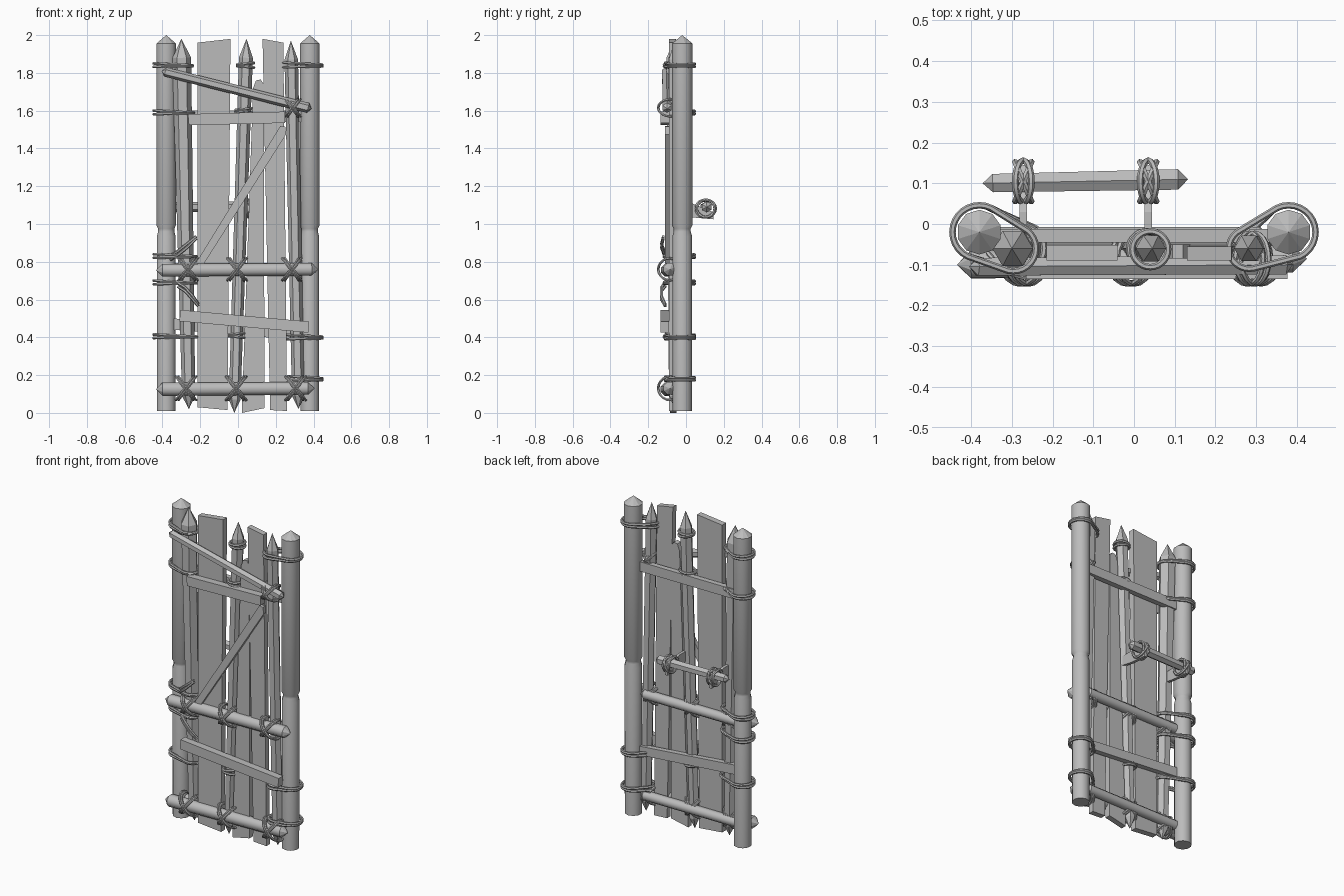
import bpy, math
from mathutils import Vector as V

if "Cube" in bpy.data.objects:
    bpy.data.objects.remove(bpy.data.objects["Cube"])

grey = bpy.data.materials.new("weathered_grey")
grey.diffuse_color = (0.5, 0.5, 0.5, 1)
grey.use_nodes = True
grey.node_tree.nodes["Principled BSDF"].inputs["Base Color"].default_value = grey.diffuse_color


def make(name, verts, faces, smooth=True):
    me = bpy.data.meshes.new(name)
    me.from_pydata([tuple(v) for v in verts], [], faces)
    me.validate()
    me.materials.append(grey)
    if smooth:
        me.shade_smooth()
        me.set_sharp_from_angle(angle=math.radians(50))
        for p in me.polygons:          # carved tips and end caps stay flat
            p.use_smooth = len(p.vertices) == 4
    ob = bpy.data.objects.new(name, me)
    bpy.context.collection.objects.link(ob)
    return ob


def lathe(name, p0, p1, profile, sides=8):
    """Round wood from p0 to p1; profile = (distance, radius), radius 0 = tip."""
    p0, p1 = V(p0), V(p1)
    d = (p1 - p0).normalized()
    q = d.to_track_quat('Z', 'Y')
    verts, rings, faces = [], [], []
    for t, r in profile:
        n = 1 if r == 0 else sides
        rings.append(list(range(len(verts), len(verts) + n)))
        for i in range(n):
            a = 2 * math.pi * (i + 0.5) / sides
            verts.append(p0 + d * t + q @ V((r * math.cos(a), r * math.sin(a), 0)))
    for a, b in zip(rings, rings[1:]):
        for i in range(sides):
            j = (i + 1) % sides
            if len(a) == 1:
                faces.append((a[0], b[j], b[i]))
            elif len(b) == 1:
                faces.append((a[i], a[j], b[0]))
            else:
                faces.append((a[i], a[j], b[j], b[i]))
    if len(rings[0]) > 1:
        faces.append(rings[0][::-1])
    if len(rings[-1]) > 1:
        faces.append(rings[-1])
    return make(name, verts, faces)


def pole(name, p0, p1, r0, r1, tip0, tip1, sides=8):
    length = (V(p1) - V(p0)).length
    return lathe(name, p0, p1, [(0, 0), (tip0, r0), (length - tip1, r1), (length, 0)], sides)


def board(name, outline, y0, y1):
    """Board from four (x, z) corners, counter-clockwise seen from the front."""
    n = len(outline)
    verts = [(x, y, z) for y in (y0, y1) for x, z in outline]
    faces = [tuple(range(n)), tuple(range(2 * n - 1, n - 1, -1))]
    faces += [(i, i + n, (i + 1) % n + n, (i + 1) % n) for i in range(n)]
    return make(name, verts, faces, False)


def rope(name, pts, normal, r=0.008, closed=True, sides=6):
    pts, normal, n = [V(p) for p in pts], V(normal).normalized(), len(pts)
    verts, faces = [], []
    for i, p in enumerate(pts):
        a = pts[i - 1] if closed or i else p
        b = pts[(i + 1) % n] if closed or i < n - 1 else p
        side = (b - a).cross(normal).normalized()
        for k in range(sides):
            w = 2 * math.pi * k / sides
            verts.append(p + side * (r * math.cos(w)) + normal * (r * math.sin(w)))
    for i in range(n if closed else n - 1):
        for k in range(sides):
            l, j = (k + 1) % sides, (i + 1) % n
            faces.append((i * sides + k, i * sides + l, j * sides + l, j * sides + k))
    if not closed:
        faces += [tuple(range(sides))[::-1], tuple(range((n - 1) * sides, n * sides))]
    return make(name, verts, faces)


def oval(name, c, u, v, r=0.008):
    c, u, v = V(c), V(u), V(v)
    pts = [c + u * math.cos(a * math.pi / 10) + v * math.sin(a * math.pi / 10) for a in range(20)]
    return rope(name, pts, u.cross(v), r)


def hull_rope(name, circles, z, tilt=0.0):
    """Rope stretched round several upright poles (x, y, radius)."""
    pts = []
    for i in range(28):
        a = 2 * math.pi * i / 28
        n = V((math.cos(a), math.sin(a)))
        x, y, r = max(circles, key=lambda c: c[0] * n.x + c[1] * n.y + c[2])
        px, py = x + r * n.x, y + r * n.y
        pts.append((px, py, z + tilt * (px - circles[0][0])))
    return rope(name, pts, (0, 0, 1))


# Side posts with a carved notch
for s, side in ((-1, "left"), (1, "right")):
    lathe(side + "_post", (s * 0.38, -0.02, 0.01), (s * 0.38, -0.02, 2),
          [(0, 0.051), (0.925, 0.052), (0.95, 0.045), (0.965, 0.045), (0.985, 0.055),
           (1.945, 0.055), (1.99, 0)], 10)

# Pointed stakes
stakes = {"left": ((-0.26, 0.02), (-0.30, 1.98), 0.035, 0.05),
          "middle": ((-0.02, 0.0), (0.045, 1.98), 0.031, 0.037),
          "right": ((0.32, 0.02), (0.28, 1.97), 0.033, 0.036)}
for k, (a, b, r0, r1) in stakes.items():
    pole(k + "_stake", (a[0], -0.06, a[1]), (b[0], -0.06, b[1]), r0, r1, 0.07, 0.1, 6)


def stake_x(k, z):
    a, b = stakes[k][:2]
    return a[0] + (b[0] - a[0]) * z / 2


# Upright planks
board("wide_plank", [(-0.215, 0.03), (-0.055, 0.015), (-0.04, 1.98), (-0.215, 1.96)], -0.09, -0.052)
board("narrow_plank", [(0.17, 0.015), (0.26, 0.01), (0.24, 1.96), (0.13, 1.98)], -0.09, -0.055)
board("short_plank", [(0.02, 0.0), (0.14, 0.025), (0.137, 1.74), (0.12, 1.765), (0.095, 1.76),
                      (0.08, 1.72)], -0.085, -0.05)

# Front logs
pole("middle_log", (-0.435, -0.10, 0.755), (0.425, -0.085, 0.76), 0.036, 0.036, 0.035, 0.035)
pole("bottom_log", (-0.435, -0.10, 0.125), (0.405, -0.085, 0.13), 0.038, 0.036, 0.035, 0.035)
pole("slanted_log", (-0.405, -0.105, 1.81), (0.39, -0.10, 1.61), 0.025, 0.027, 0.02, 0.02, 6)

# Front battens and diagonal brace
board("upper_batten", [(-0.26, 1.523), (0.25, 1.535), (0.25, 1.595), (-0.265, 1.582)], -0.135, -0.09)
board("lower_batten", [(-0.31, 0.485), (0.372, 0.425), (0.377, 0.483), (-0.305, 0.545)], -0.135, -0.09)
board("diagonal_brace", [(-0.225, 0.79), (-0.18, 0.79), (0.255, 1.475), (0.25, 1.515), (0.225, 1.52)],
      -0.11, -0.085)

# Back battens and logs
board("back_upper_batten", [(-0.34, 1.54), (0.34, 1.54), (0.34, 1.60), (-0.34, 1.60)], -0.045, -0.012)
board("back_lower_batten", [(-0.34, 0.44), (0.34, 0.385), (0.34, 0.44), (-0.34, 0.50)], -0.045, -0.012)
for z, nm in ((0.765, "middle"), (0.13, "bottom")):
    pole("back_" + nm + "_log", (-0.36, -0.035, z), (0.34, -0.035, z), 0.03, 0.03, 0.03, 0.03)

# Ropes tying posts to the outer stakes
ties = {"left": (1.84, 1.59, 0.83, 0.69, 0.405), "right": (1.84, 0.40, 0.18)}
for s, (side, heights) in zip((-1, 1), ties.items()):
    for z in heights:
        x = stake_x(side, z)
        r = 0.056 if side == "left" else 0.05
        for k, t in enumerate((0.02, -0.05)):
            hull_rope(side + "_tie", [(s * 0.38, -0.02, 0.066), (x, -0.06, r)], z + 0.007 * (2 * k - 1), t)

# Rings on the middle stake
for z in (1.84, 1.60, 0.41):
    for k in (-1, 1):
        hull_rope("middle_tie", [(stake_x("middle", z), -0.062, 0.044)], z + 0.008 * k, 0.1 * k)

# Crossed lashings over the logs
lashings = [(x, 0.76, 0.058) for x in (-0.265, -0.005, 0.285)]
lashings += [(x, 0.13, 0.062) for x in (-0.275, -0.01, 0.305)] + [(0.29, 1.615, 0.045)]
for x, z, h in lashings:
    for k in (-1, 1):
        for off in (-0.007, 0.007):
            oval("cross_lashing", (x + off, -0.085, z), (k * h * 0.75, 0, h), (0, -0.062, 0), 0.007)

# Loose rope ends by the left post
for off in (0, 0.02):
    rope("loose_rope", [(-0.36, -0.07, 0.81 + off), (-0.32, -0.115, 0.835 + off), (-0.27, -0.13, 0.875 + off),
                        (-0.22, -0.12, 0.925 + off / 2)], (0, 1, 0), closed=False)
    rope("loose_rope", [(-0.32, -0.11, 0.69 - off), (-0.28, -0.13, 0.665 - off), (-0.24, -0.13, 0.62 - off),
                        (-0.21, -0.11, 0.575 - off / 2)], (0, 1, 0), closed=False)

# Back handle on two brackets
pole("handle_bar", (-0.372, 0.10, 1.09), (0.133, 0.11, 1.09), 0.026, 0.029, 0.025, 0.025, 6)
for x in (-0.272, 0.035):
    outline = [(-0.05, 1.05), (0.03, 1.035), (0.145, 1.025), (0.145, 1.062), (0.03, 1.11), (-0.05, 1.11)]
    verts = [(x + dx, y, z) for dx in (-0.009, 0.009) for y, z in outline]
    n = len(outline)
    make("handle_bracket", verts, [tuple(range(n))[::-1], tuple(range(n, 2 * n))] +
         [(i, (i + 1) % n, (i + 1) % n + n, i + n) for i in range(n)], False)
    for k in (-1, 1):
        oval("handle_lashing", (x, 0.104, 1.082), (0.02 * k, 0, 0.046), (0, 0.052, 0))
        oval("handle_lashing", (x, 0.104, 1.082), (0, 0, 0.044), (0.02 * k, 0.048, 0))
